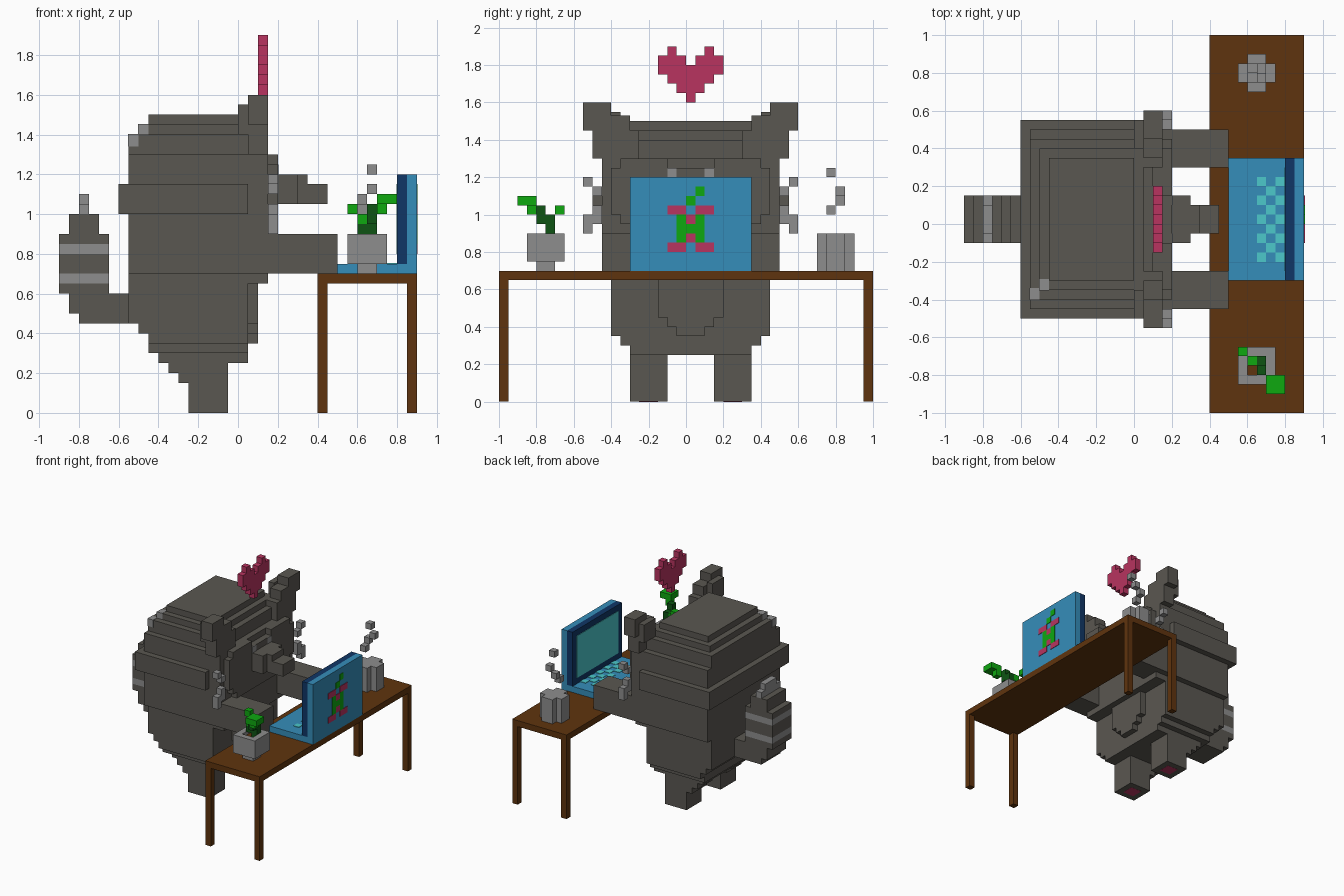
import bpy, bmesh
from mathutils import Matrix, Vector

V = 0.05      # block size
MID = 0.025   # symmetry plane (y) of animal, laptop and heart


def material(name, r, g, b):
    m = bpy.data.materials.new(name)
    lin = [((c / 255 + 0.055) / 1.055) ** 2.4 if c > 10 else c / 255 / 12.92 for c in (r, g, b)]
    m.diffuse_color = (*lin, 1)
    return m


DARK = material("dark_grey_fur", 90, 87, 81)
LIGHT = material("light_grey", 141, 141, 141)
WOOD = material("brown_wood", 95, 52, 14)
BLUE = material("laptop_blue", 53, 141, 186)
NAVY = material("navy", 16, 54, 102)
CYAN = material("cyan", 76, 200, 203)
GREEN = material("leaf_green", 14, 168, 16)
STEM = material("stem_green", 14, 84, 20)
PINK = material("pink", 184, 52, 96)


def boxes(name, mat, items, mirror=False):
    """One object from (x0, x1, y0, y1, z0, z1) boxes, optionally mirrored over MID."""
    if mirror:
        items = items + [(a, b, 2 * MID - d, 2 * MID - c, e, f) for a, b, c, d, e, f in items]
    bm = bmesh.new()
    for a, b, c, d, e, f in items:
        m = Matrix.Translation(Vector((a + b, c + d, e + f)) / 2) @ Matrix.Diagonal((b - a, d - c, f - e, 1))
        bmesh.ops.create_cube(bm, size=1, matrix=m)
    me = bpy.data.meshes.new(name)
    bm.to_mesh(me)
    bm.free()
    me.materials.append(mat)
    ob = bpy.data.objects.new(name, me)
    bpy.context.collection.objects.link(ob)
    return ob


def pixels(rows, y0, top, x0, x1, mark):
    """Boxes for runs of a mark in rows of blocks facing x, read top down."""
    out = []
    for r, row in enumerate(rows):
        z = top - r * V
        c = 0
        while c < len(row):
            n = c
            while n < len(row) and row[n] == mark:
                n += 1
            if n > c:
                out.append((x0, x1, y0 + c * V, y0 + n * V, z - V, z))
            c = max(n, c + 1)
    return out


def sym(x0, x1, half, z0, z1):
    return (x0, x1, MID - half, MID + half, z0, z1)


# --- desk
boxes("desk_top", WOOD, [(0.4, 0.9, -1, 1, 0.65, 0.7)])
boxes("desk_legs", WOOD, [(x, x + V, y, y + V, 0, 0.65) for x in (0.4, 0.85) for y in (-1, 0.95)])

# --- laptop
boxes("laptop_base", BLUE, [sym(0.5, 0.9, 0.325, 0.7, 0.75)])
boxes("laptop_lid", BLUE, [sym(0.85, 0.9, 0.325, 0.75, 1.2)])
boxes("screen_frame", NAVY, [sym(0.8, 0.85, 0.325, 0.75, 1.2)])
boxes("screen", CYAN, [sym(0.796, 0.8, 0.275, 0.8, 1.15)])
boxes("keys", CYAN, [(0.65 + i * V, 0.7 + i * V, -0.2 + j * V, -0.15 + j * V, 0.75, 0.754)
                     for i in range(3) for j in range(9) if (i + j) % 2 == 0])
picture = ["...G.", "..G..", "PP.PP", ".GPG.", ".GGG.", ".GPG.", "PP.PP"]
for mark, mat, part in (("G", GREEN, "lid_picture_green"), ("P", PINK, "lid_picture_pink")):
    boxes(part, mat, pixels(picture, -0.1, 1.15, 0.9, 0.904, mark))

# --- cup with steam
boxes("cup", LIGHT, [(0.55, 0.75, 0.75, 0.85, 0.7, 0.9), (0.6, 0.7, 0.7, 0.9, 0.7, 0.9)])
boxes("steam", LIGHT, [(x, x + V, y, y + V, z, z + V) for x, y, z in
                       ((0.6, 0.75, 1.0), (0.6, 0.8, 1.05), (0.65, 0.8, 1.1), (0.65, 0.75, 1.2))])

# --- potted plant
boxes("plant_pot", LIGHT, [(0.6, 0.7, -0.8, -0.7, 0.7, 0.75),
                           (0.55, 0.75, -0.85, -0.8, 0.75, 0.9), (0.55, 0.75, -0.7, -0.65, 0.75, 0.9),
                           (0.55, 0.6, -0.8, -0.7, 0.75, 0.9), (0.7, 0.75, -0.8, -0.7, 0.75, 0.9)])
boxes("soil", WOOD, [(0.6, 0.7, -0.8, -0.7, 0.75, 0.87)])
boxes("plant_stem", STEM, [(0.65, 0.7, -0.75, -0.7, 0.87, 1.0), (0.65, 0.7, -0.8, -0.75, 0.95, 1.05),
                           (0.6, 0.65, -0.75, -0.7, 0.9, 0.95)])
boxes("plant_leaves", GREEN, [(0.55, 0.6, -0.7, -0.65, 1.0, 1.05), (0.6, 0.65, -0.75, -0.7, 0.95, 1.0),
                              (0.7, 0.75, -0.85, -0.8, 1.0, 1.05), (0.7, 0.8, -0.9, -0.8, 1.05, 1.1)])

# --- floating heart
heart = [".#...#.", "###.###", "#######", ".#####.", "..###..", "...#..."]
boxes("heart", PINK, pixels(heart, -0.15, 1.9, 0.1, 0.15, "#"))

# --- animal: legs and foot pads
boxes("legs", DARK, [(-0.25, -0.05, 0.15, 0.35, 0, 0.25), (-0.3, -0.25, 0.15, 0.35, 0.15, 0.25),
                     (-0.35, -0.3, 0.15, 0.35, 0.2, 0.25)], mirror=True)
boxes("foot_pads", PINK, [(-0.2, -0.1, 0.2, 0.3, -0.001, 0.003)], mirror=True)

# --- animal: stacked body layers, belly and arms
boxes("body", DARK, [sym(-0.4, 0.05, 0.325, 0.25, 0.3), sym(-0.45, 0.05, 0.375, 0.3, 0.35),
                     sym(-0.45, 0.05, 0.425, 0.35, 0.4), sym(-0.5, 0.05, 0.425, 0.4, 0.45),
                     sym(-0.55, 0.05, 0.425, 0.45, 0.65), sym(-0.55, 0.15, 0.425, 0.65, 0.7),
                     sym(-0.55, 0.15, 0.475, 0.7, 0.9)])
boxes("belly", DARK, [sym(0.05, 0.1, 0.175, 0.45, 0.65), sym(0.05, 0.1, 0.125, 0.4, 0.45),
                      sym(0.05, 0.1, 0.075, 0.35, 0.4)])
boxes("arms", DARK, [(0.15, 0.5, 0.3, 0.5, 0.7, 0.9)], mirror=True)

# --- animal: head layers and face
boxes("head", DARK, [sym(-0.55, 0.15, 0.475, 0.9, 1.0), sym(-0.6, 0.05, 0.525, 1.0, 1.15),
                     sym(0.05, 0.15, 0.475, 1.0, 1.15), sym(-0.55, 0.15, 0.475, 1.15, 1.3),
                     sym(-0.55, 0.1, 0.425, 1.3, 1.4), sym(-0.5, 0.05, 0.375, 1.4, 1.45),
                     sym(-0.45, 0.0, 0.325, 1.45, 1.5)])
boxes("fur_flecks", LIGHT, [(-0.552, -0.5, -0.402, -0.34, 1.34, 1.402),
                            (-0.502, -0.45, -0.352, -0.29, 1.4, 1.452)])
boxes("face_mask", DARK, [(0.15, 0.2, 0.15, 0.4, 1.25, 1.3), (0.15, 0.2, MID, 0.45, 1.0, 1.25),
                          (0.15, 0.2, MID, 0.4, 0.95, 1.0), (0.15, 0.2, MID, 0.35, 0.9, 0.95)], mirror=True)
boxes("eyes", LIGHT, [(0.2, 0.204, 0.1, 0.15, 1.2, 1.25)], mirror=True)
boxes("snout", DARK, [sym(0.2, 0.3, 0.125, 1.05, 1.2), sym(0.3, 0.35, 0.075, 1.05, 1.2)])
boxes("nose", DARK, [sym(0.35, 0.45, 0.075, 1.05, 1.15)])
boxes("cheek_tufts", LIGHT, [(0.15, 0.2, 0.5, 0.55, 1.1, 1.15), (0.15, 0.2, 0.55, 0.6, 1.15, 1.2),
                             (0.15, 0.2, 0.5, 0.55, 0.95, 1.05), (0.15, 0.2, 0.55, 0.6, 0.9, 1.0)], mirror=True)
boxes("ears", DARK, [(0.05, 0.15, 0.45, 0.6, 1.45, 1.6), (0.05, 0.15, 0.35, 0.45, 1.45, 1.53),
                     (0.05, 0.15, 0.3, 0.55, 1.3, 1.45), (0.0, 0.05, 0.4, 0.55, 1.4, 1.55)], mirror=True)

# --- animal: ringed tail
boxes("tail", DARK, [sym(-0.8, -0.55, 0.125, 0.45, 0.5), sym(-0.85, -0.55, 0.125, 0.5, 0.6),
                     sym(-0.9, -0.65, 0.125, 0.6, 0.65), sym(-0.9, -0.65, 0.125, 0.7, 0.8),
                     sym(-0.9, -0.65, 0.125, 0.85, 0.9), sym(-0.85, -0.7, 0.125, 0.9, 1.0)])
boxes("tail_rings", LIGHT, [sym(-0.9, -0.65, 0.125, 0.65, 0.7), sym(-0.9, -0.65, 0.125, 0.8, 0.85)])
boxes("tail_tip", LIGHT, [sym(-0.8, -0.75, 0.125, 1.0, 1.05), sym(-0.8, -0.75, 0.075, 1.05, 1.1)])
